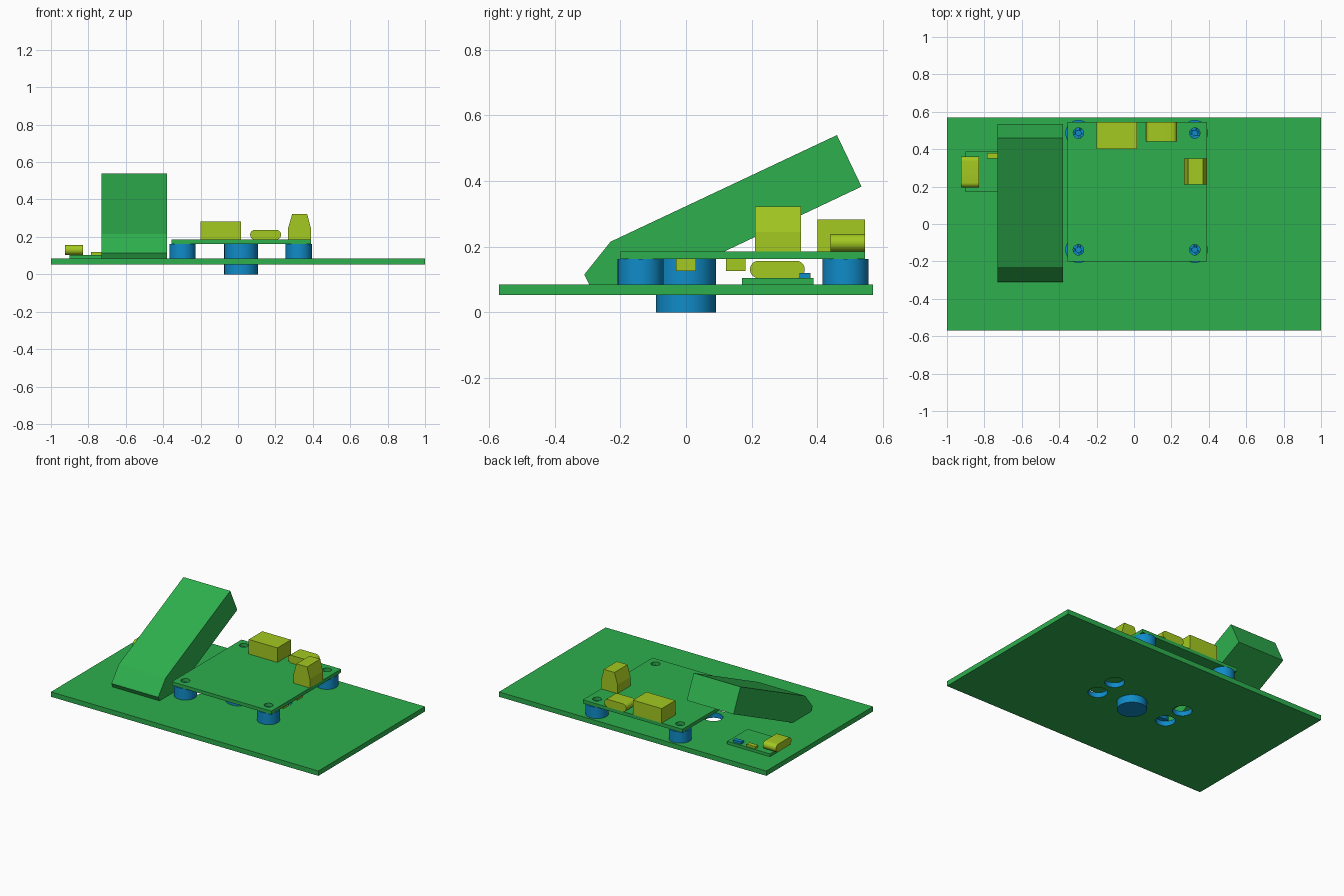
import bpy, bmesh, math
from mathutils import Vector

if "Cube" in bpy.data.objects:
    bpy.data.objects.remove(bpy.data.objects["Cube"])


def material(name, rgb):
    m = bpy.data.materials.new(name)
    m.use_nodes = True
    color = (*rgb, 1)
    m.diffuse_color = color
    m.node_tree.nodes["Principled BSDF"].inputs["Base Color"].default_value = color
    return m


GREEN = material("board green", (0.027, 0.43, 0.075))
YELLOW = material("connector yellow", (0.37, 0.58, 0.015))
BLUE = material("mount blue", (0.005, 0.26, 0.58))


def finish(name, bm, mat):
    bmesh.ops.recalc_face_normals(bm, faces=bm.faces)
    mesh = bpy.data.meshes.new(name)
    bm.to_mesh(mesh)
    bm.free()
    mesh.materials.append(mat)
    ob = bpy.data.objects.new(name, mesh)
    bpy.context.collection.objects.link(ob)
    return ob


def smooth(ob):
    bpy.ops.object.select_all(action='DESELECT')
    ob.select_set(True)
    bpy.context.view_layer.objects.active = ob
    bpy.ops.object.shade_smooth_by_angle(angle=math.radians(30))


def box(name, x, y, z, mat):
    """Box from (low, high) ranges on each axis."""
    return prism(name, [(x[0], z[0]), (x[1], z[0]), (x[1], z[1]), (x[0], z[1])], 'y', y, mat)


def prism(name, profile, axis, span, mat):
    """Extrude a 2D profile along x (profile in yz) or y (profile in xz)."""
    bm = bmesh.new()
    place = (lambda u, v: (span[0], u, v)) if axis == 'x' else (lambda u, v: (u, span[0], v))
    face = bm.faces.new([bm.verts.new(place(u, v)) for u, v in profile])
    out = bmesh.ops.extrude_face_region(bm, geom=[face])
    d = span[1] - span[0]
    move = Vector((d, 0, 0)) if axis == 'x' else Vector((0, d, 0))
    bmesh.ops.translate(bm, vec=move, verts=[v for v in out["geom"] if isinstance(v, bmesh.types.BMVert)])
    return finish(name, bm, mat)


def capsule(name, u, z, axis, span, mat):
    """Rounded port shell: a stadium profile extruded along an axis."""
    r, mid, n = (z[1] - z[0]) / 2, (z[0] + z[1]) / 2, 12
    pts = []
    for end, start in ((u[1] - r, -math.pi / 2), (u[0] + r, math.pi / 2)):
        for i in range(n + 1):
            a = start + math.pi * i / n
            pts.append((end + r * math.cos(a), mid + r * math.sin(a)))
    ob = prism(name, pts, axis, span, mat)
    smooth(ob)
    return ob


def cylinder(name, x, y, r, z, mat):
    bm = bmesh.new()
    bmesh.ops.create_cone(bm, cap_ends=True, segments=48, radius1=r, radius2=r, depth=z[1] - z[0])
    bmesh.ops.translate(bm, vec=(x, y, (z[0] + z[1]) / 2), verts=bm.verts)
    ob = finish(name, bm, mat)
    smooth(ob)
    return ob


def drill(ob, x, y, r, z, mat):
    """Cut a round hole whose wall takes the given material."""
    cutter = cylinder("hole_cutter", x, y, r, z, mat)
    mod = ob.modifiers.new("hole", 'BOOLEAN')
    mod.operation, mod.solver, mod.object = 'DIFFERENCE', 'EXACT', cutter
    mod.material_mode = 'TRANSFER'
    bpy.context.view_layer.objects.active = ob
    bpy.ops.object.modifier_apply(modifier=mod.name)
    bpy.data.objects.remove(cutter)


# Base plate with four cable holes
PLATE_TOP, BOARD_LOW, BOARD_TOP = 0.085, 0.162, 0.185
plate = box("base_plate", (-1, 1), (-0.57, 0.57), (0.052, PLATE_TOP), GREEN)
for x in (-0.285, 0.25):
    for y in (-0.043, 0.115):
        drill(plate, x, y, 0.06, (0, 0.12), BLUE)

# Central mounting post, through the plate
cylinder("center_post", 0.017, 0, 0.091, (0, BOARD_LOW), BLUE)

# Main circuit board on four hollow standoffs
board = box("main_board", (-0.355, 0.39), (-0.2, 0.545), (BOARD_LOW, BOARD_TOP), GREEN)
for side, x in (("right", -0.297), ("left", 0.325)):
    for end, y in (("front", -0.138), ("back", 0.486)):
        post = cylinder(f"standoff_{end}_{side}", x, y, 0.07, (PLATE_TOP, BOARD_LOW), BLUE)
        drill(post, x, y, 0.014, (0.1, 0.2), BLUE)
        drill(board, x, y, 0.028, (0.14, 0.21), GREEN)

# Connectors on the main board
box("square_port", (-0.2, 0.015), (0.4, 0.545), (BOARD_TOP, 0.283), YELLOW)
capsule("rounded_port", (0.065, 0.23), (BOARD_TOP, 0.238), 'y', (0.44, 0.545), YELLOW)
prism("tapered_terminal", [(0.267, BOARD_TOP), (0.39, BOARD_TOP), (0.39, 0.245), (0.37, 0.322),
                           (0.29, 0.322), (0.267, 0.245)], 'y', (0.21, 0.35), YELLOW)

# Small parts under the main board
for name, y in (("front_under_part", 0), ("back_under_part", 0.152)):
    box(name, (0.29, 0.36), (y - 0.03, y + 0.03), (0.126, BOARD_LOW), YELLOW)

# Slanted holder block
prism("slanted_holder", [(-0.295, PLATE_TOP), (-0.31, 0.115), (-0.23, 0.215), (0.46, 0.54),
                         (0.535, 0.383), (-0.095, PLATE_TOP)], 'x', (-0.73, -0.38), GREEN)

# Small side board with its port and buttons
SIDE_TOP = 0.104
box("side_board", (-0.9, -0.58), (0.17, 0.388), (PLATE_TOP, SIDE_TOP), GREEN)
capsule("side_port", (0.195, 0.362), (SIDE_TOP, 0.157), 'x', (-0.925, -0.828), YELLOW)
box("side_button", (-0.785, -0.72), (0.35, 0.38), (SIDE_TOP, 0.119), YELLOW)
box("side_chip", (-0.675, -0.615), (0.346, 0.376), (SIDE_TOP, 0.119), BLUE)
